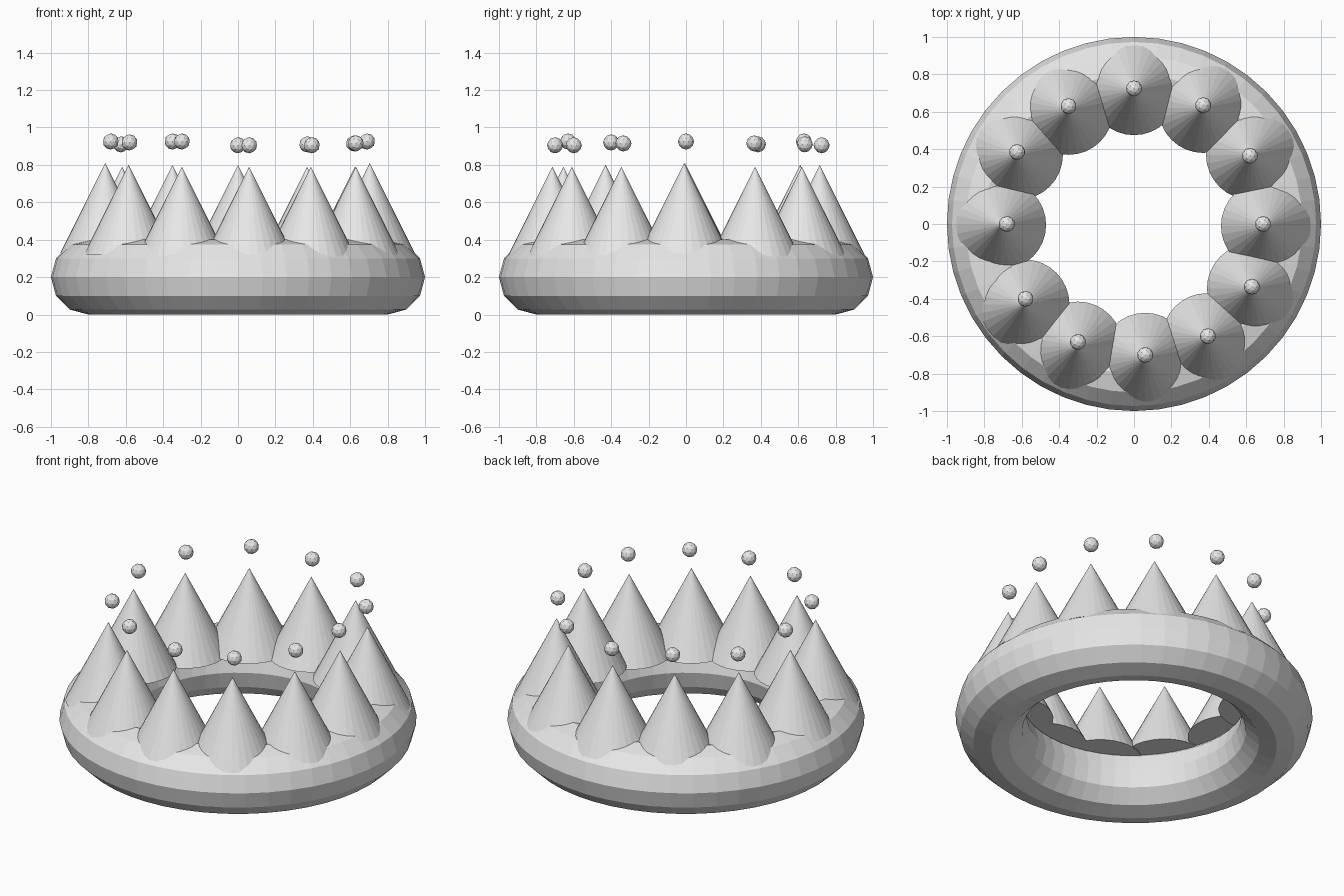
import bpy
import bmesh
import math
from mathutils import Matrix, Vector

default = bpy.data.objects.get("Cube")
if default:
    bpy.data.objects.remove(default, do_unlink=True)

# One plain grey for the whole crown
grey = bpy.data.materials.new("plain grey")
grey.use_nodes = True
grey.diffuse_color = (0.8, 0.8, 0.8, 1)
grey.node_tree.nodes["Principled BSDF"].inputs["Base Color"].default_value = (0.8, 0.8, 0.8, 1)


def finish(name, bm):
    """Turn a bmesh into a flat-shaded grey object."""
    mesh = bpy.data.meshes.new(name)
    bm.to_mesh(mesh)
    bm.free()
    mesh.materials.append(grey)
    obj = bpy.data.objects.new(name, mesh)
    bpy.context.scene.collection.objects.link(obj)
    return obj


def add_band(name, major, minor, around, section):
    """Low-poly ring resting on the ground."""
    bm = bmesh.new()
    rings = []
    for i in range(around):
        turn = Matrix.Rotation(math.tau * i / around, 3, "Z")
        ring = []
        for j in range(section):
            a = math.tau * j / section
            point = Vector((major + minor * math.cos(a), 0, minor + minor * math.sin(a)))
            ring.append(bm.verts.new(turn @ point))
        rings.append(ring)
    for i in range(around):
        here, ahead = rings[i], rings[(i + 1) % around]
        for j in range(section):
            k = (j + 1) % section
            bm.faces.new((here[j], ahead[j], ahead[k], here[k]))
    return finish(name, bm)


def add_spike(name, x, y, tip):
    """Pointed cone sunk into the band."""
    bm = bmesh.new()
    bmesh.ops.create_cone(bm, cap_ends=True, segments=32, radius1=SPIKE_RADIUS,
                          radius2=0, depth=SPIKE_HEIGHT)
    obj = finish(name, bm)
    obj.location = (x, y, tip - SPIKE_HEIGHT / 2)
    return obj


def add_bead(name, x, y, z):
    """Faceted ball floating over a spike."""
    bm = bmesh.new()
    bmesh.ops.create_icosphere(bm, subdivisions=2, radius=BEAD_RADIUS)
    obj = finish(name, bm)
    obj.location = (x, y, z)
    return obj


SPIKE_RADIUS = 0.24
SPIKE_HEIGHT = 0.48
BEAD_RADIUS = 0.043

# Hand-placed spikes and beads, clockwise from the back: x, y, height
spikes = [
    (0, .715, .8), (.37, .62, .79), (.625, .37, .79), (.705, -.01, .81),
    (.63, -.345, .79), (.39, -.61, .79), (.06, -.715, .79), (-.3, -.655, .79),
    (-.585, -.43, .8), (-.71, -.005, .81), (-.62, .37, .79), (-.35, .61, .8),
]
beads = [
    (0, .725, .905), (.37, .635, .91), (.62, .365, .915), (.69, 0, .925),
    (.63, -.335, .915), (.395, -.6, .905), (.06, -.7, .905), (-.3, -.63, .925),
    (-.58, -.4, .92), (-.68, 0, .925), (-.625, .385, .91), (-.35, .63, .925),
]

add_band("crown_band", major=0.8, minor=0.2, around=48, section=12)
for number, (spike, bead) in enumerate(zip(spikes, beads), start=1):
    add_spike(f"spike_{number}", *spike)
    add_bead(f"bead_{number}", *bead)
